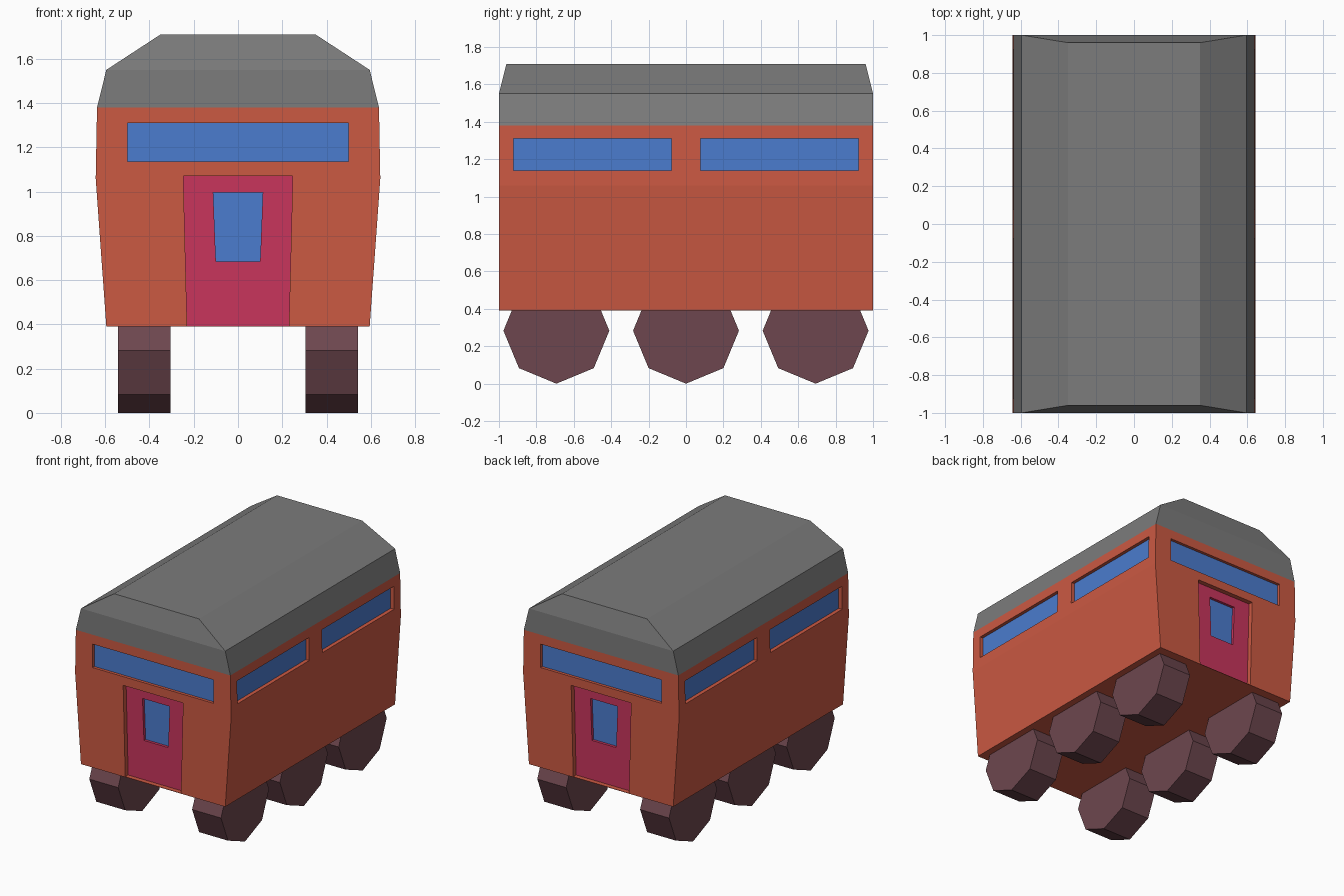
import bpy, bmesh, math

if "Cube" in bpy.data.objects:
    bpy.data.objects.remove(bpy.data.objects["Cube"])


def material(name, r, g, b):
    m = bpy.data.materials.new(name)
    m.diffuse_color = (r, g, b, 1)
    m.use_nodes = True
    m.node_tree.nodes["Principled BSDF"].inputs["Base Color"].default_value = m.diffuse_color
    return m


PAINT = material("orange_paint", 0.60, 0.10, 0.055)
GLASS = material("blue_glass", 0.07, 0.20, 0.62)
DOOR = material("crimson_door", 0.58, 0.035, 0.107)
WHEEL = material("dark_wheel", 0.155, 0.062, 0.077)
ROOF = material("grey_roof", 0.20, 0.20, 0.20)


def loft(name, rings, mat=None):
    """Closed solid skinned through rings with equal point counts."""
    bm = bmesh.new()
    loops = [[bm.verts.new(p) for p in ring] for ring in rings]
    n = len(loops[0])
    for a, b in zip(loops, loops[1:]):
        for i in range(n):
            j = (i + 1) % n
            bm.faces.new((a[i], a[j], b[j], b[i]))
    bm.faces.new(loops[0])
    bm.faces.new(loops[-1])
    bmesh.ops.recalc_face_normals(bm, faces=bm.faces)
    mesh = bpy.data.meshes.new(name)
    bm.to_mesh(mesh)
    bm.free()
    ob = bpy.data.objects.new(name, mesh)
    bpy.context.collection.objects.link(ob)
    if mat:
        mesh.materials.append(mat)
    return ob


def shell(name, levels, mat):
    """Stack of rectangles: (z, half width, half length)."""
    return loft(name, [[(-w, -l, z), (w, -l, z), (w, l, z), (-w, l, z)]
                       for z, w, l in levels], mat)


def slab(name, axis, side, shape, near, far, mat=None):
    """Trapezoid (centre, z0, half0, z1, half1) on a wall, from near to far."""
    c, z0, h0, z1, h1 = shape
    outline = [(c - h0, z0), (c + h0, z0), (c + h1, z1), (c - h1, z1)]
    rings = [[(side * d, u, z) if axis == "x" else (u, side * d, z)
              for u, z in outline] for d in (near, far)]
    return loft(name, rings, mat)


def recess(target, axis, side, shape, near, far):
    cutter = slab(target.name + "_cutter", axis, side, shape, near, far)
    cutter.hide_render = True
    cutter.hide_set(True)
    mod = target.modifiers.new("recess", "BOOLEAN")
    mod.operation = "DIFFERENCE"
    mod.solver = "EXACT"
    mod.object = cutter


# Body and roof
body = shell("body", [(0.39, 0.595, 1), (1.06, 0.643, 1), (1.38, 0.637, 1)], PAINT)
shell("roof", [(1.38, 0.637, 1), (1.55, 0.595, 1), (1.71, 0.35, 0.96)], ROOF)

# End walls: wide window, door and door window
END_WINDOW = (0, 1.135, 0.5, 1.31, 0.5)
DOORWAY = (0, 0.393, 0.23, 1.07, 0.247)
DOOR_WINDOW = (0, 0.685, 0.1, 0.995, 0.112)
for side, end in ((-1, "front"), (1, "back")):
    recess(body, "y", side, END_WINDOW, 0.97, 1.1)
    slab(end + "_window", "y", side, END_WINDOW, 0.96, 0.978, GLASS)
    recess(body, "y", side, DOORWAY, 0.93, 1.1)
    door = slab(end + "_door", "y", side, DOORWAY, 0.92, 0.965, DOOR)
    recess(door, "y", side, DOOR_WINDOW, 0.94, 1.1)
    slab(end + "_door_window", "y", side, DOOR_WINDOW, 0.93, 0.945, GLASS)

# Side walls: two windows each
for side, label in ((-1, "left"), (1, "right")):
    for c, place in ((-0.5, "front"), (0.5, "back")):
        shape = (c, 1.14, 0.423, 1.31, 0.423)
        recess(body, "x", side, shape, 0.605, 0.75)
        slab(f"{label}_{place}_window", "x", side, shape, 0.595, 0.613, GLASS)

# Octagonal wheels, tucked into the floor
R = 0.283
for side, label in ((-1, "left"), (1, "right")):
    for y, place in ((-0.693, "front"), (0, "middle"), (0.693, "back")):
        rings = [[(side * x, y + R * math.cos(k * math.pi / 4),
                   R + R * math.sin(k * math.pi / 4)) for k in range(8)]
                 for x in (0.305, 0.543)]
        loft(f"{label}_{place}_wheel", rings, WHEEL)
